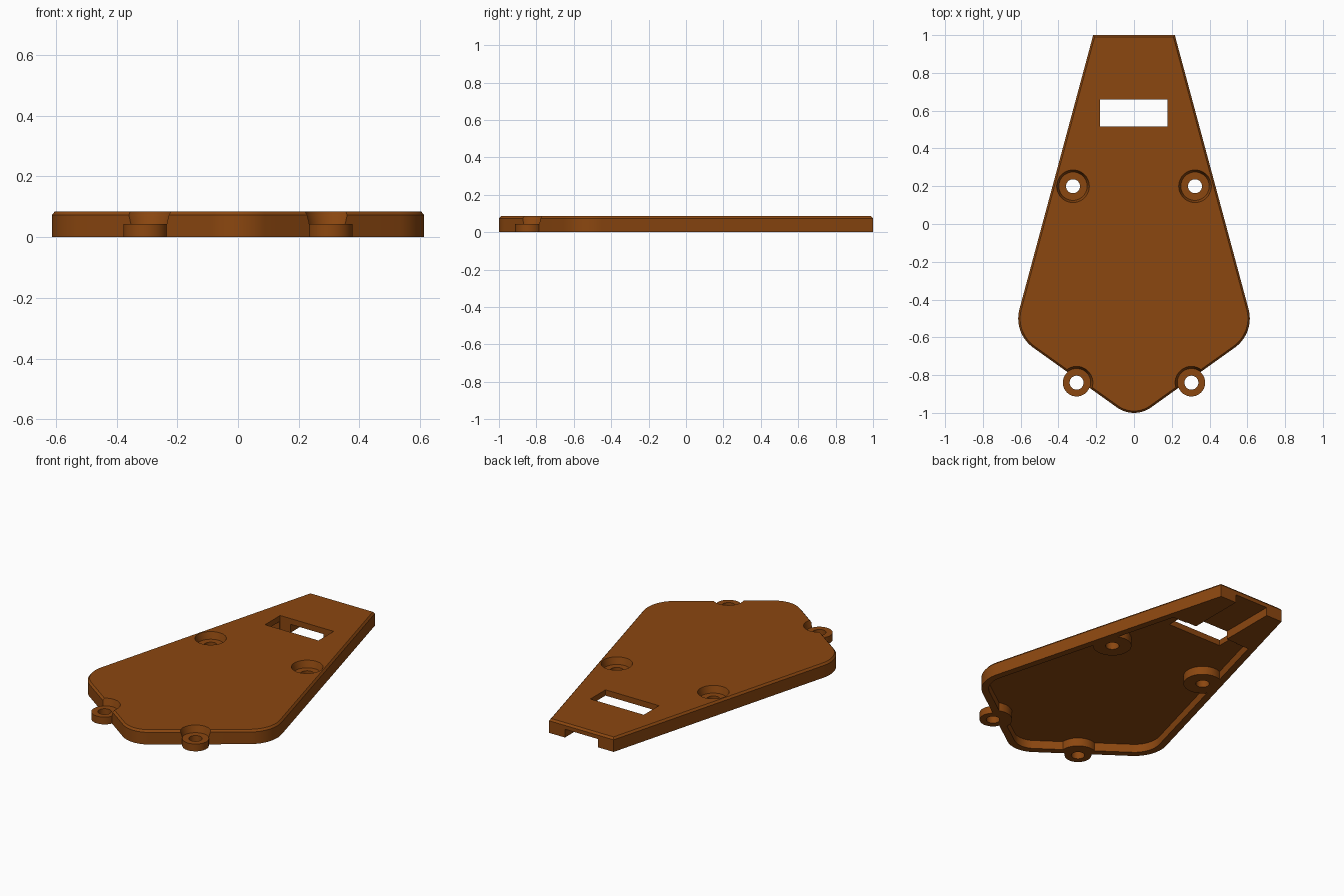
import bpy, bmesh, math

if "Cube" in bpy.data.objects:
    bpy.data.objects.remove(bpy.data.objects["Cube"])

H = 0.085        # overall height
FLOOR = 0.05     # underside of the cover skin
LUG = 0.045      # height of the screw seats
WALL = 0.04
SCREWS = [(s * x, y) for s in (-1, 1) for x, y in ((0.323, 0.2), (0.304, -0.84))]

brown = bpy.data.materials.new("brown")
brown.diffuse_color = (0.26, 0.063, 0.005, 1)
brown.use_nodes = True
brown.node_tree.nodes["Principled BSDF"].inputs["Base Color"].default_value = brown.diffuse_color


def outline(t=0.0):
    """Tapered plate outline, inset by t."""
    a_side, a_low = math.radians(15.05), math.radians(-54.5)
    y = 1 - t
    x = (0.4683 - t - math.sin(a_side) * y) / math.cos(a_side)
    right = [(x, y)]
    for cx, cy, r, a0, a1, n in ((0.423, -0.5, 0.19, a_side, a_low, 14),
                                 (0.0, -0.845, 0.155, a_low, -math.pi / 2, 9)):
        for i in range(n + 1):
            a = a0 + (a1 - a0) * i / n
            right.append((cx + (r - t) * math.cos(a), cy + (r - t) * math.sin(a)))
    right[-1] = (0.0, right[-1][1])
    left = [(-px, py) for px, py in right[:-1]]
    return left + right[::-1]


def loft(name, rings):
    """Solid through matching rings, each given as (points, z)."""
    bm = bmesh.new()
    loops = [[bm.verts.new((x, y, z)) for x, y in pts] for pts, z in rings]
    n = len(loops[0])
    bm.faces.new(loops[0][::-1])
    bm.faces.new(loops[-1])
    for a, b in zip(loops, loops[1:]):
        for i in range(n):
            j = (i + 1) % n
            bm.faces.new((a[i], a[j], b[j], b[i]))
    bmesh.ops.recalc_face_normals(bm, faces=bm.faces)
    me = bpy.data.meshes.new(name)
    bm.to_mesh(me)
    bm.free()
    me.materials.append(brown)
    ob = bpy.data.objects.new(name, me)
    bpy.context.collection.objects.link(ob)
    return ob


def circle(c, r, n=40):
    return [(c[0] + r * math.cos(2 * math.pi * i / n),
             c[1] + r * math.sin(2 * math.pi * i / n)) for i in range(n)]


def cylinder(name, c, r0, r1, z0, z1):
    return loft(name, [(circle(c, r0), z0), (circle(c, r1), z1)])


def box(name, x0, x1, y0, y1, z0, z1):
    pts = [(x0, y0), (x1, y0), (x1, y1), (x0, y1)]
    return loft(name, [(pts, z0), (pts, z1)])


def combine(target, tool, operation):
    """Apply a boolean and discard the tool."""
    mod = target.modifiers.new("cut", 'BOOLEAN')
    mod.operation, mod.solver, mod.object = operation, 'EXACT', tool
    bpy.context.view_layer.objects.active = target
    bpy.ops.object.modifier_apply(modifier=mod.name)
    bpy.data.objects.remove(tool)


# Cover shell with a small chamfer round the top edge
cover = loft("cover_plate", [(outline(), 0), (outline(), H - 0.012), (outline(0.01), H)])

# Underside hollow, leaving screw bosses and two blocks at the narrow end
hollow = loft("hollow", [(outline(WALL), -0.1), (outline(WALL), FLOOR)])
for c in SCREWS:
    combine(hollow, cylinder("boss", c, 0.105, 0.105, -0.2, 0.2), 'DIFFERENCE')
for s in (-1, 1):
    x0, x1 = sorted((s * 0.11, s * 0.5))
    combine(hollow, box("end_block", x0, x1, 0.655, 1.2, -0.2, 0.2), 'DIFFERENCE')
combine(cover, hollow, 'DIFFERENCE')

# Cable channel through the end wall, and the rectangular slot
combine(cover, box("channel", -0.11, 0.11, 0.9, 1.2, -0.1, FLOOR), 'DIFFERENCE')
combine(cover, box("slot", -0.18, 0.178, 0.515, 0.66, -0.1, 0.2), 'DIFFERENCE')

# Screw lugs, tapered counterbores and through holes
for c in SCREWS:
    if c[1] < 0:
        combine(cover, cylinder("lug", c, 0.073, 0.073, 0, LUG), 'UNION')
    combine(cover, cylinder("counterbore", c, 0.075, 0.087, LUG - 0.001, H + 0.002), 'DIFFERENCE')
    combine(cover, cylinder("hole", c, 0.037, 0.037, -0.1, 0.2), 'DIFFERENCE')

bpy.ops.object.select_all(action='DESELECT')
cover.select_set(True)
bpy.context.view_layer.objects.active = cover
bpy.ops.object.shade_smooth_by_angle(angle=math.radians(30))
